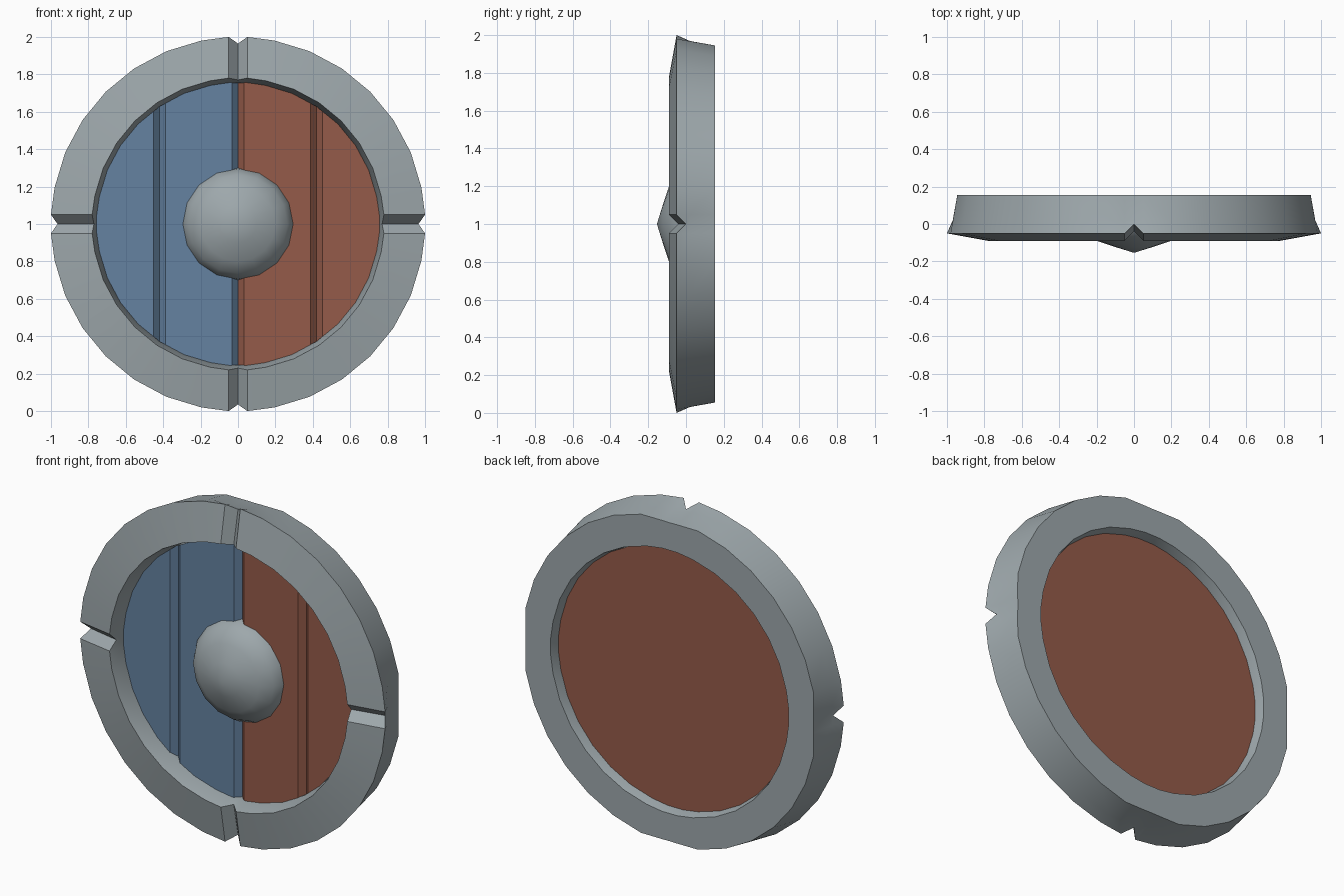
import bpy
from math import sin, cos, pi, radians, atan, sqrt, hypot

if "Cube" in bpy.data.objects:
    bpy.data.objects.remove(bpy.data.objects["Cube"])


def material(name, rgb):
    m = bpy.data.materials.new(name)
    m.diffuse_color = (*rgb, 1)
    m.use_nodes = True
    m.node_tree.nodes["Principled BSDF"].inputs["Base Color"].default_value = m.diffuse_color
    return m


def make(name, verts, faces, mats, smooth=True):
    me = bpy.data.meshes.new(name)
    me.from_pydata(verts, [], faces)
    for m in mats:
        me.materials.append(m)
    ob = bpy.data.objects.new(name, me)
    bpy.context.collection.objects.link(ob)
    bpy.ops.object.select_all(action='DESELECT')
    ob.select_set(True)
    bpy.context.view_layer.objects.active = ob
    bpy.ops.object.mode_set(mode='EDIT')
    bpy.ops.mesh.select_all(action='SELECT')
    bpy.ops.mesh.normals_make_consistent(inside=False)
    bpy.ops.object.mode_set(mode='OBJECT')
    if smooth:
        bpy.ops.object.shade_smooth_by_angle(angle=radians(30))
    return ob


def at(r, y, a):
    return (r * cos(a), y, 1 + r * sin(a))


def bridge(cols, n, closed):
    """Quads between neighbouring columns of n vertices, wrapping around."""
    faces = []
    for i in range(cols):
        j = (i + 1) % cols
        for k in range(n if closed else n - 1):
            l = (k + 1) % n
            faces.append((i * n + k, j * n + k, j * n + l, i * n + l))
    return faces


metal = material("grey_metal", (0.34, 0.39, 0.41))
red = material("red_paint", (0.30, 0.105, 0.067))
blue = material("blue_paint", (0.13, 0.225, 0.355))

# Rim: a revolved section (radius, y) with a V notch at each quarter
inner = [(0.78, 0.154), (0.755, 0.06), (0.755, 0.01)]
plain = [(1.0, -0.05), (0.987, 0.02), (0.963, 0.154)] + inner + [(0.78, -0.09)]
edge = [(1.0, -0.05), (0.969, 0.02), (0.945, 0.154)] + inner + [(0.78, -0.09)]
notch = [(0.965, 0.0), (0.963, 0.02), (0.944, 0.154)] + inner + [(0.77, -0.04)]
verts, cols = [], 0
for q in range(4):
    base = q * pi / 2
    # notch: straight edges 0.05 to either side of the notch line
    for side, section in ((-1, edge), (0, notch), (1, edge)):
        for r, y in section:
            verts.append(at(hypot(r, 0.05 * side), y, base + side * atan(0.05 / r)))
    for i in range(1, 8):
        verts += [at(r, y, base + i * pi / 16) for r, y in plain]
    cols += 10
make("shield_rim", verts, bridge(cols, len(plain), True), [metal])

# Board: round panel with three vertical V grooves, blue left half, red right half
R, FRONT, BACK = 0.775, 0.008, 0.10
grooves = (-0.42, 0.0, 0.42)
W, D = 0.033, 0.033
xs = {round(R * cos(i * pi / 16), 4) for i in range(1, 16)}
xs = {x for x in xs if all(abs(x - g) > W for g in grooves)}
for g in grooves:
    xs |= {g - W, g, g + W}
xs = [-R + 0.0005] + sorted(xs) + [R - 0.0005]
verts, faces = [], []
for x in xs:
    y = FRONT + (D if x in grooves else 0)
    h = sqrt(R * R - x * x)
    verts += [(x, y, 1 - h), (x, y, 1 + h), (x, BACK, 1 + h), (x, BACK, 1 - h)]
for i in range(len(xs) - 1):
    a, b = i * 4, i * 4 + 4
    faces += [(a + k, b + k, b + (k + 1) % 4, a + (k + 1) % 4) for k in range(4)]
e = len(verts) - 4
faces += [(0, 1, 2, 3), (e, e + 1, e + 2, e + 3)]
board = make("shield_board", verts, faces, [red, blue], smooth=False)
for p in board.data.polygons:
    if p.center.x < 0 and p.center.y < 0.04:
        p.material_index = 1

# Boss: shallow dome in the middle
rings = [(0.3, 0.045), (0.295, 0.008), (0.264, -0.044), (0.2, -0.09), (0.1, -0.123)]
verts = [at(r, y, i * pi / 8) for i in range(16) for r, y in rings]
n = len(rings)
faces = bridge(16, n, False)
verts.append((0, -0.154, 1))
faces += [(i * n + n - 1, (i + 1) % 16 * n + n - 1, 16 * n) for i in range(16)]
faces.append(tuple(i * n for i in range(16)))
make("shield_boss", verts, faces, [metal])
